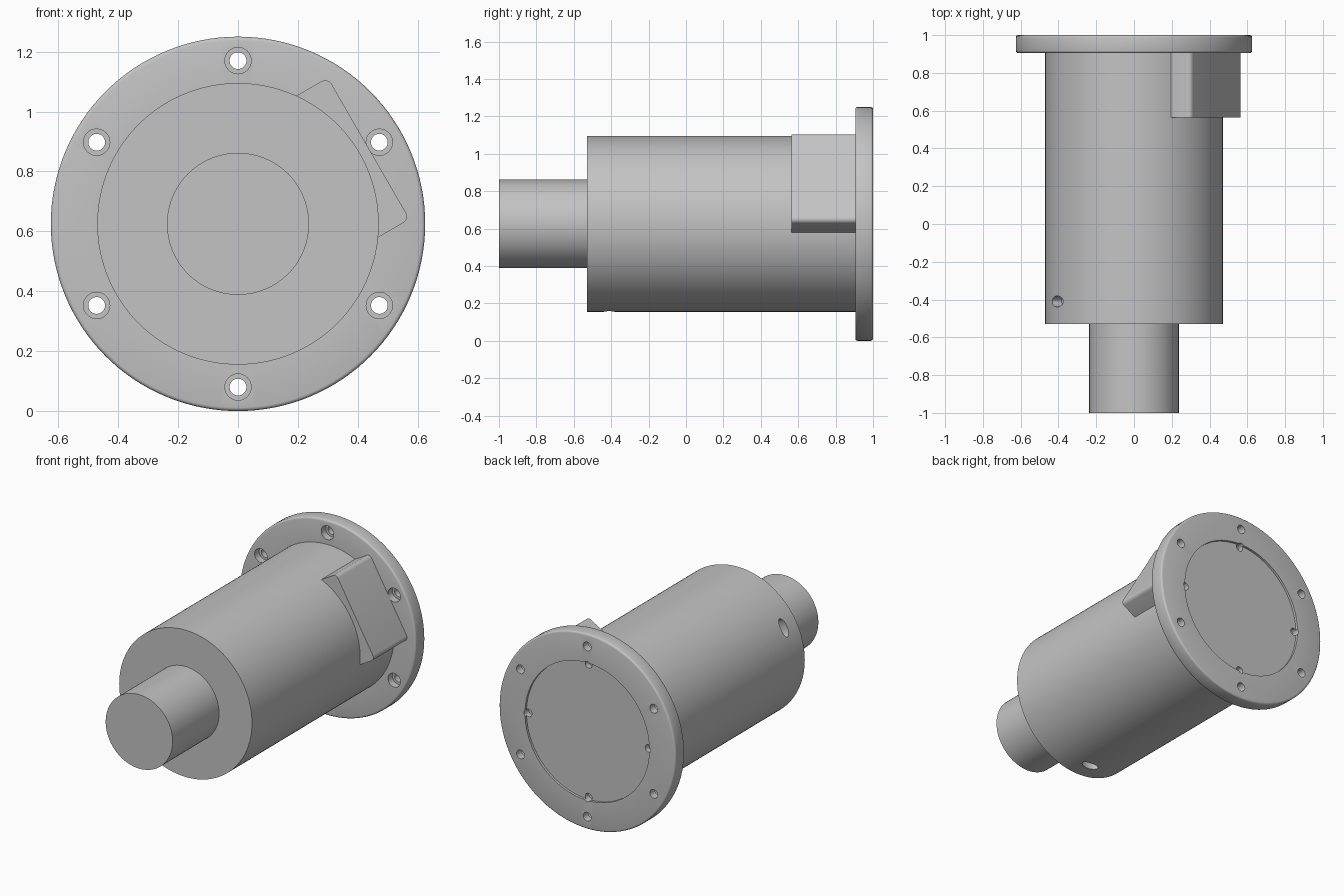
import bpy, bmesh, math
from mathutils import Matrix, Vector

cube = bpy.data.objects.get("Cube")
if cube:
    bpy.data.objects.remove(cube, do_unlink=True)

AXIS_Z = 0.625
CENTRE = Matrix.Translation((0, 0, AXIS_Z))

grey = bpy.data.materials.new("machined grey")
grey.use_nodes = True
grey.diffuse_color = (0.55, 0.55, 0.55, 1)
grey.node_tree.nodes["Principled BSDF"].inputs["Base Color"].default_value = grey.diffuse_color


def make_object(name, bm, matrix):
    bmesh.ops.recalc_face_normals(bm, faces=bm.faces)
    mesh = bpy.data.meshes.new(name)
    bm.to_mesh(mesh)
    bm.free()
    mesh.transform(matrix)
    mesh.materials.append(grey)
    obj = bpy.data.objects.new(name, mesh)
    bpy.context.collection.objects.link(obj)
    return obj


def lathe(name, profile, matrix, steps):
    """Turn a (radius, y) profile around the y axis."""
    bm = bmesh.new()
    verts = [bm.verts.new((r, y, 0)) for r, y in profile]
    edges = [bm.edges.new(pair) for pair in zip(verts, verts[1:])]
    bmesh.ops.spin(bm, geom=verts + edges, cent=(0, 0, 0), axis=(0, 1, 0),
                   angle=math.tau, steps=steps)
    bmesh.ops.remove_doubles(bm, verts=bm.verts, dist=1e-5)
    return make_object(name, bm, matrix)


def activate(obj):
    bpy.ops.object.select_all(action='DESELECT')
    obj.select_set(True)
    bpy.context.view_layer.objects.active = obj


def cut(obj, cutter):
    cutter.hide_render = True
    mod = obj.modifiers.new("cut", 'BOOLEAN')
    mod.operation, mod.solver, mod.object = 'DIFFERENCE', 'EXACT', cutter
    activate(obj)
    bpy.ops.object.modifier_apply(modifier=mod.name)
    bpy.data.objects.remove(cutter, do_unlink=True)


def smooth(obj):
    activate(obj)
    bpy.ops.object.shade_smooth_by_angle(angle=math.radians(32))


def plug(name, radius, y0, y1, matrix):
    return lathe(name, [(0, y0), (radius, y0), (radius, y1), (0, y1)], matrix, 24)


# Shaft, body and flange turned as one piece, with a rounded flange rim
R, F = 0.625, 0.012
rim = []
for cy, start in ((0.905 + F, -90), (1 - F, 0)):
    for i in range(4):
        a = math.radians(start + i * 30)
        rim.append((R - F + F * math.cos(a), cy + F * math.sin(a)))
profile = [(0, -1), (0.237, -1), (0.237, -0.53), (0.47, -0.53), (0.47, 0.905),
           *rim, (0.44, 1), (0.44, 0.985), (0, 0.985)]
housing = lathe("housing", profile, CENTRE, 128)

# Six counterbored bolt holes
bore = [(0, 0.88), (0.044, 0.88), (0.044, 0.95), (0.028, 0.95), (0.028, 1.05), (0, 1.05)]
for i in range(6):
    a = math.radians(90 + 60 * i)
    spot = Matrix.Translation((0.545 * math.cos(a), 0, 0.545 * math.sin(a)))
    cut(housing, lathe("bolt_cutter", bore, CENTRE @ spot, 32))

# Four small notches at the edge of the rear cover
for i in range(4):
    a = math.radians(90 * i)
    spot = Matrix.Translation((0.425 * math.cos(a), 0, 0.425 * math.sin(a)))
    cut(housing, plug("notch_cutter", 0.024, 0.95, 1.05, CENTRE @ spot))

# Two oval sockets in the side of the body
for degrees in (150, 270):
    a = math.radians(degrees)
    out = Vector((math.cos(a), 0, math.sin(a)))
    turn = out.to_track_quat('Y', 'Z').to_matrix().to_4x4()
    side = Vector((-math.sin(a), 0, math.cos(a)))
    axis = Vector((0, 1, 0))
    turn = Matrix((side, out, axis)).transposed().to_4x4()
    place = CENTRE @ Matrix.Translation((0, -0.41, 0)) @ turn @ Matrix.Diagonal((2, 1, 1, 1))
    cut(housing, plug("socket_cutter", 0.029, 0.41, 0.55, place))
smooth(housing)

# Connector block on the upper left, with rounded outer corners
bm = bmesh.new()
bmesh.ops.create_cube(bm, size=1)
bmesh.ops.transform(bm, verts=bm.verts, matrix=Matrix.Translation((0.437, 0.735, 0))
                    @ Matrix.Diagonal((0.134, 0.34, 0.546, 1)))
outer = [e for e in bm.edges if all(v.co.x > 0.45 for v in e.verts)
         and abs(e.verts[0].co.z - e.verts[1].co.z) < 0.01]
bmesh.ops.bevel(bm, geom=outer, offset=0.025, segments=5, profile=0.5, affect='EDGES')
block = make_object("connector_block", bm,
                    CENTRE @ Matrix.Rotation(math.radians(-30), 4, 'Y'))
smooth(block)
